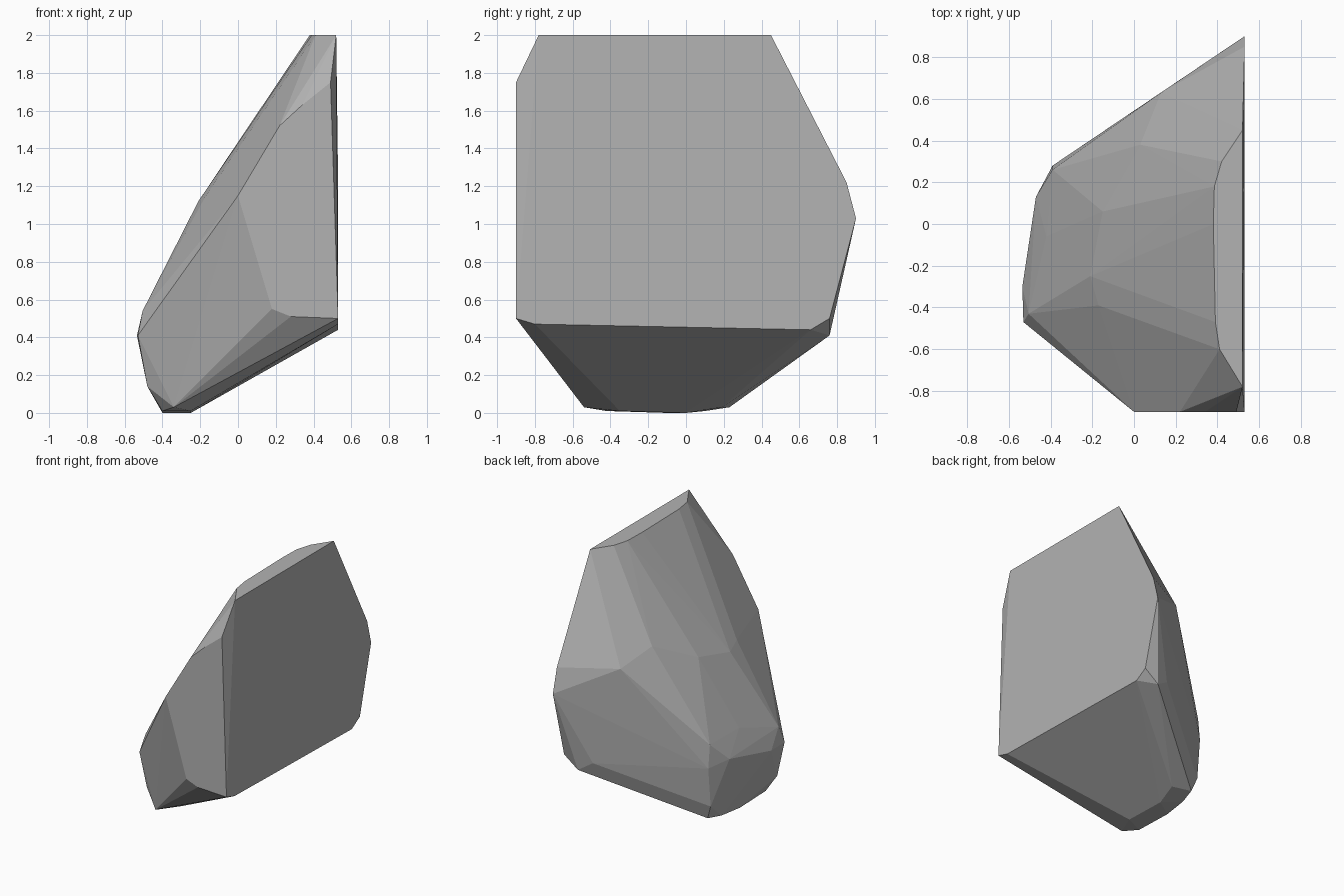
import bpy
import bmesh
from math import radians

default_cube = bpy.data.objects.get("Cube")
if default_cube:
    bpy.data.objects.remove(default_cube, do_unlink=True)

# Main extents shared by the cleaved faces of the boulder
TOP, FRONT, SIDE = 2.0, -0.9, 0.53


def make_material(name, colour):
    material = bpy.data.materials.new(name)
    material.use_nodes = True
    material.diffuse_color = colour
    shader = next(n for n in material.node_tree.nodes if n.type == "BSDF_PRINCIPLED")
    shader.inputs["Base Color"].default_value = colour
    shader.inputs["Roughness"].default_value = 0.9
    return material


def on_top(outline):
    return [(x, y, TOP) for x, y in outline]


def on_front(outline):
    return [(x, FRONT, z) for x, z in outline]


def on_side(outline):
    return [(SIDE, y, z) for y, z in outline]


def faceted_rock(name, corners, material):
    """Wrap the corners in a convex shell and merge its nearly flat triangles."""
    bm = bmesh.new()
    for corner in corners:
        bm.verts.new(corner)
    hull = bmesh.ops.convex_hull(bm, input=bm.verts[:], use_existing_faces=False)
    inside = set(hull["geom_interior"]) | set(hull["geom_unused"])
    loose = [v for v in inside if isinstance(v, bmesh.types.BMVert)]
    bmesh.ops.delete(bm, geom=loose, context="VERTS")
    bmesh.ops.dissolve_limit(bm, angle_limit=radians(1), verts=bm.verts[:], edges=bm.edges[:])
    bmesh.ops.recalc_face_normals(bm, faces=bm.faces[:])
    mesh = bpy.data.meshes.new(name)
    bm.to_mesh(mesh)
    bm.free()
    mesh.materials.append(material)
    rock = bpy.data.objects.new(name, mesh)
    bpy.context.collection.objects.link(rock)
    return rock


# Small flat cap at the top
cap = on_top([(.52, -.78), (.41, -.6), (.39, -.47), (.38, 0), (.385, .18), (.42, .3), (.52, .45)])

# Flat front break
front_break = on_front([(.49, 1.75), (.34, 1.63), (.22, 1.52), (0, 1.15), (.18, .55), (.28, .51), (SIDE, .5)])

# Large flat side break
side_break = on_side([(-.8, .47), (.66, .44), (.76, .5), (.9, 1.03), (.85, 1.22)])

# Worn shoulder on the sloping side
shoulder = [
    (-.17, -.39, 1.15), (-.21, -.25, 1.12), (-.15, .06, 1.18),
    (.03, .38, 1.34), (.04, .44, 1.2), (.13, .63, 1.23),
]

# Bulging lower edge
bulge = [
    (-.53, -.47, .41), (-.535, -.3, .41), (-.505, -.43, .54), (-.42, -.06, .65),
    (-.47, .13, .49), (-.39, .28, .45), (-.39, .26, .63),
    (.41, .76, .41), (.3, .73, .48),
]

# Rounded foot
foot = [
    (-.48, -.45, .14), (-.4, -.5, .14), (-.34, -.54, .03), (-.4, -.42, .01),
    (-.4, -.1, 0), (-.38, .1, .01), (-.35, .23, .03), (-.39, .25, .14),
    (-.25, -.35, .01), (-.25, 0, 0), (-.2, .19, .03),
]

stone = make_material("grey stone", (.45, .45, .45, 1))
faceted_rock("boulder", cap + front_break + side_break + shoulder + bulge + foot, stone)
